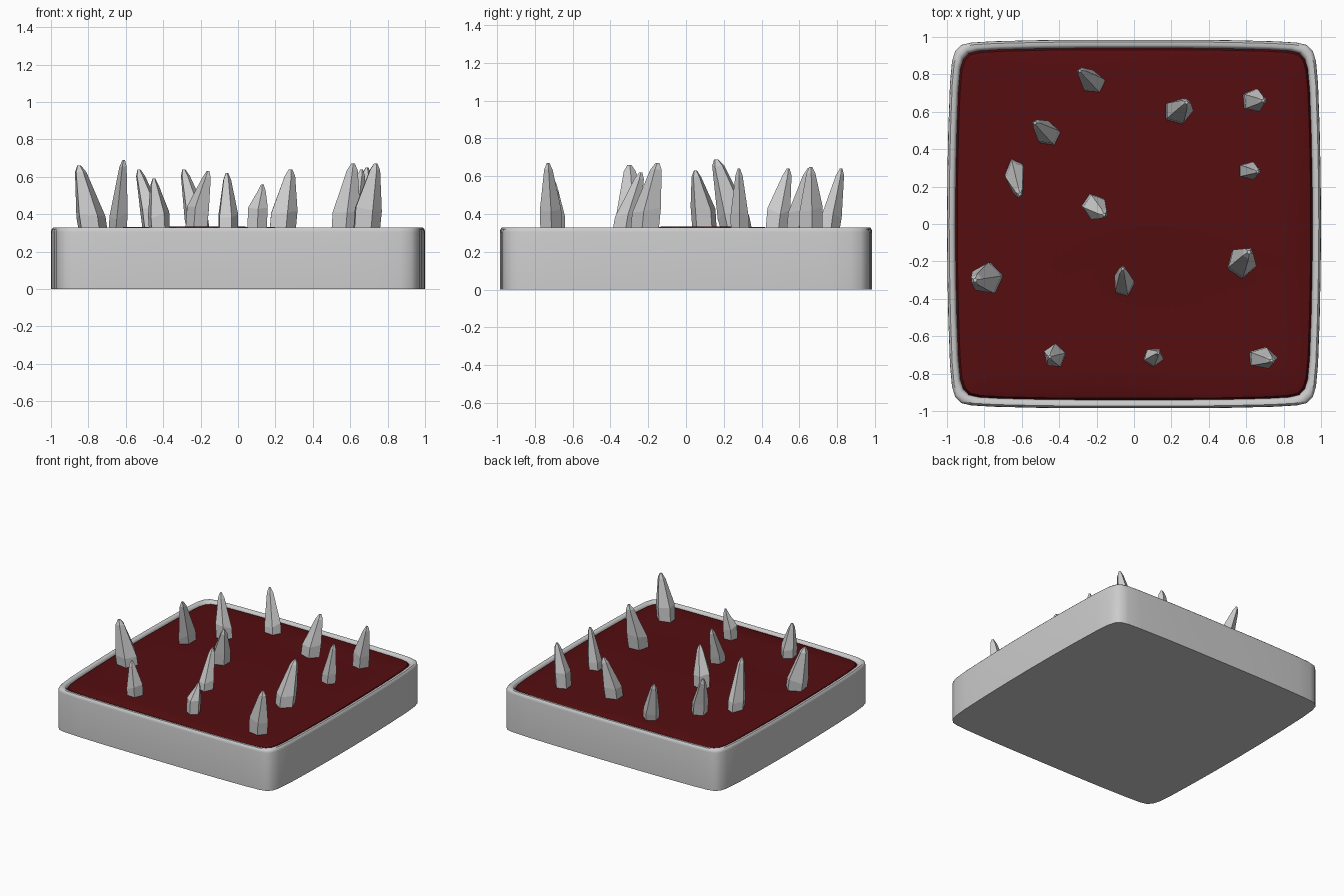
import bpy, math, random
from mathutils import Vector

if "Cube" in bpy.data.objects:
    bpy.data.objects.remove(bpy.data.objects["Cube"])

random.seed(4)


def make(name, verts, faces, colour=None, smooth=False):
    me = bpy.data.meshes.new(name)
    me.from_pydata(verts, [], faces)
    me.update()
    ob = bpy.data.objects.new(name, me)
    bpy.context.collection.objects.link(ob)
    if colour:
        mat = bpy.data.materials.new(name + "_colour")
        mat.diffuse_color = colour
        mat.use_nodes = True
        mat.node_tree.nodes["Principled BSDF"].inputs["Base Color"].default_value = mat.diffuse_color
        me.materials.append(mat)
    if smooth:
        bpy.ops.object.select_all(action='DESELECT')
        ob.select_set(True)
        bpy.context.view_layer.objects.active = ob
        bpy.ops.object.shade_smooth_by_angle(angle=math.radians(40))
    return ob


def loft(rings):
    """Join equal rings into a closed skin with capped ends."""
    n = len(rings[0])
    verts = [v for r in rings for v in r]
    faces = [(k * n + i, k * n + (i + 1) % n, (k + 1) * n + (i + 1) % n, (k + 1) * n + i)
             for k in range(len(rings) - 1) for i in range(n)]
    faces.append(tuple(reversed(range(n))))
    faces.append(tuple(range(len(verts) - n, len(verts))))
    return verts, faces


# Rounded-square outline with gently bulging sides, mirrored from one quarter
quarter = [(1, 0), (.998, .25), (.993, .5), (.984, .75), (.973, .87), (.956, .925),
           (.925, .957), (.87, .97), (.75, .977), (.5, .983), (.25, .985), (0, .985)]
half = quarter + [(-x, y) for x, y in reversed(quarter[:-1])]
outline = half + [(x, -y) for x, y in reversed(half[1:-1])]


def ring(scale, z, wave=0):
    return [(x * scale, y * scale,
             z + wave * (math.sin(4.3 * x * scale + 2.5) + math.sin(5.1 * y * scale + 1.2)))
            for x, y in outline]


# Stone tray with a softened rim
tray = [(1, 0), (1, .305), (.997, .32), (.988, .33), (.97, .33), (.96, .322), (.955, .305), (.95, .25)]
make("tray", *loft([ring(s, z) for s, z in tray]), smooth=True)

# Red liquid pool, slightly wavy and rounded off at its border
pool = [(.955, .26, 0), (.955, .30, 0), (.945, .317, .001), (.92, .324, .003), (.8, .326, .004),
        (.6, .327, .004), (.4, .327, .004), (.2, .327, .004), (.05, .327, .004)]
make("liquid", *loft([ring(*p) for p in pool]), colour=(.09, .004, .005, 1), smooth=True)

# Spikes: base x, base y, tip x, tip y, tip height, half-width x, half-width y
spikes = [
    (-.21, .75, -.29, .82, .64, .07, .065), (.23, .595, .28, .65, .64, .085, .075),
    (.635, .66, .69, .66, .65, .07, .07), (-.45, .475, -.53, .54, .64, .07, .07),
    (-.64, .275, -.61, .16, .69, .058, .095), (-.22, .10, -.16, .05, .63, .07, .075),
    (.61, .285, .66, .28, .64, .065, .055), (-.775, -.29, -.85, -.30, .66, .09, .095),
    (-.055, -.33, -.06, -.24, .62, .062, .075), (.57, -.215, .615, -.15, .67, .085, .09),
    (-.42, -.705, -.45, -.71, .59, .065, .073), (.10, -.715, .13, -.69, .56, .06, .055),
    (.68, -.715, .735, -.73, .67, .085, .065),
]


def spike(index, bx, by, tx, ty, top, rx, ry):
    turn = random.uniform(0, math.tau)
    belly = random.uniform(.38, .43)
    rings = []
    for z, size, lean in ((.29, .9, 0), (belly, .92, .2), (top - .035, .36, .9), (top, .12, 1)):
        c = Vector((bx, by)).lerp(Vector((tx, ty)), lean)
        rings.append([(c.x + rx * size * math.cos(turn + a * math.tau / 5),
                       c.y + ry * size * math.sin(turn + a * math.tau / 5),
                       z + (random.uniform(-.02, .02) if z == belly else 0)) for a in range(5)])
    make(f"spike_{index:02d}", *loft(rings))


for i, data in enumerate(spikes, 1):
    spike(i, *data)
